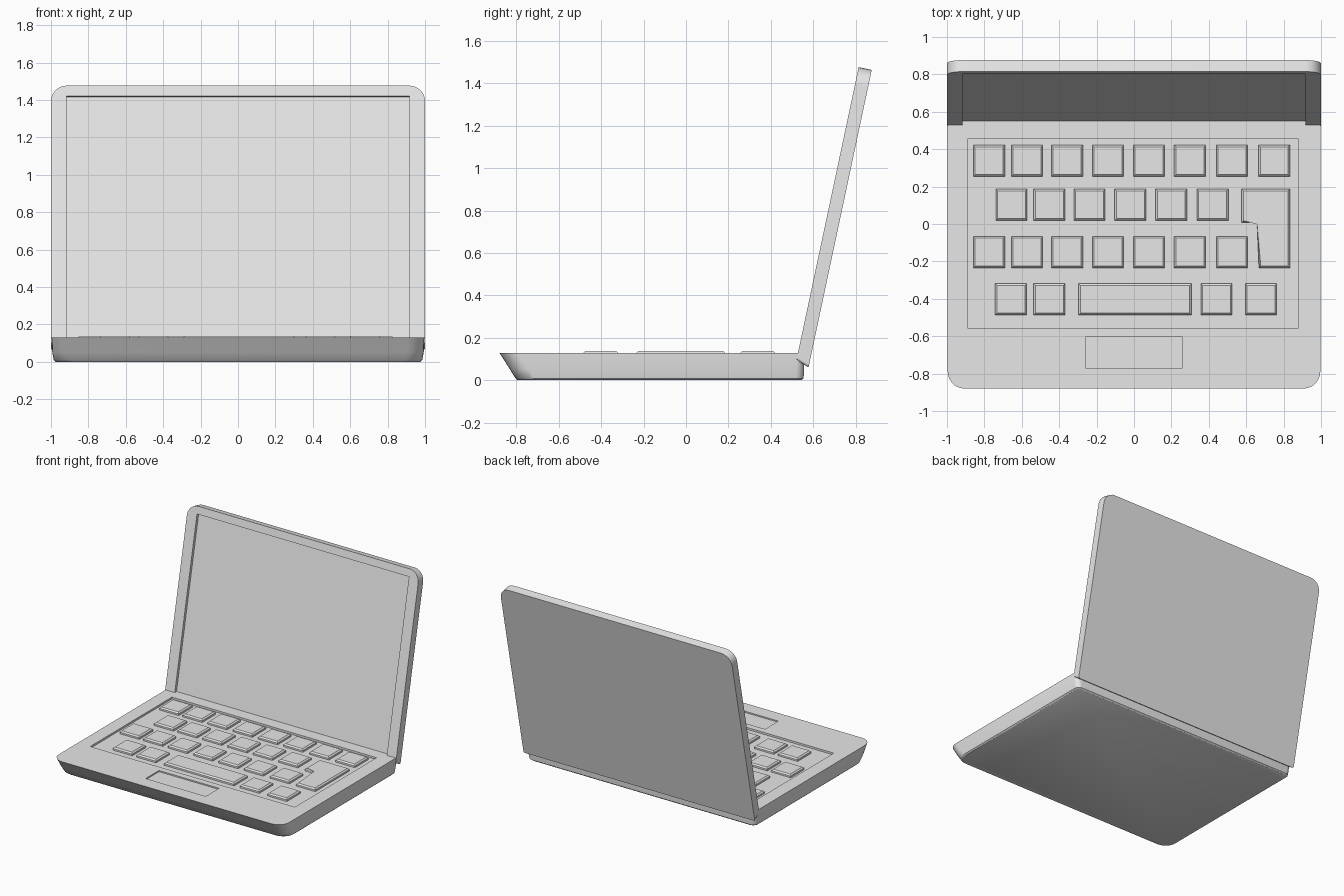
import bpy, bmesh, math
from mathutils import Matrix, Vector

if "Cube" in bpy.data.objects:
    bpy.data.objects.remove(bpy.data.objects["Cube"])

grey = bpy.data.materials.new("light_grey")
grey.diffuse_color = (0.8, 0.8, 0.8, 1)
grey.use_nodes = True
grey.node_tree.nodes["Principled BSDF"].inputs["Base Color"].default_value = grey.diffuse_color


def finish(name, bm, smooth=None):
    bmesh.ops.recalc_face_normals(bm, faces=bm.faces)
    me = bpy.data.meshes.new(name)
    bm.to_mesh(me)
    bm.free()
    ob = bpy.data.objects.new(name, me)
    bpy.context.collection.objects.link(ob)
    me.materials.append(grey)
    if smooth:
        shade(ob, smooth)
    return ob


def activate(ob):
    bpy.ops.object.select_all(action='DESELECT')
    ob.select_set(True)
    bpy.context.view_layer.objects.active = ob


def shade(ob, degrees):
    activate(ob)
    bpy.ops.object.shade_smooth_by_angle(angle=math.radians(degrees))


def rounded_rect(hx, y0, y1, r0, r1, n=7):
    """Outline, r0 rounds the low-y corners and r1 the high-y corners."""
    pts = []
    for cx, cy, r, start in ((hx - r0, y0 + r0, r0, -90), (hx - r1, y1 - r1, r1, 0),
                             (r1 - hx, y1 - r1, r1, 90), (r0 - hx, y0 + r0, r0, 180)):
        for i in range(n):
            a = math.radians(start + 90 * i / (n - 1))
            pts.append((cx + r * math.cos(a), cy + r * math.sin(a)))
    return pts


def loft(rings):
    """Closed solid through a stack of (outline, z) rings."""
    bm = bmesh.new()
    loops = [[bm.verts.new((x, y, z)) for x, y in pts] for pts, z in rings]
    for a, b in zip(loops, loops[1:]):
        for i in range(len(a)):
            j = (i + 1) % len(a)
            bm.faces.new((a[i], a[j], b[j], b[i]))
    bm.faces.new(loops[0][::-1])
    bm.faces.new(loops[-1])
    return bm


def box(x0, x1, y0, y1, z0, z1):
    pts = [(x0, y0), (x1, y0), (x1, y1), (x0, y1)]
    return loft([(pts, z0), (pts, z1)])


def cut(ob, bm):
    cutter = finish("cutter", bm)
    cutter.hide_render = True
    mod = ob.modifiers.new("cut", 'BOOLEAN')
    mod.operation, mod.solver, mod.object = 'DIFFERENCE', 'EXACT', cutter
    activate(ob)
    bpy.ops.object.modifier_apply(modifier=mod.name)
    bpy.data.objects.remove(cutter)


# Base: sloped front, slightly tapered sides, recessed keyboard bed and touchpad
TOP, BED = 0.129, 0.114
base = finish("base", loft([
    (rounded_rect(0.975, -0.795, 0.545, 0.09, 0.04), 0.0),
    (rounded_rect(0.985, -0.805, 0.555, 0.09, 0.04), 0.009),
    (rounded_rect(0.993, -0.83, 0.557, 0.09, 0.04), 0.05),
    (rounded_rect(0.996, -0.88, 0.557, 0.09, 0.03), TOP)]))
cut(base, box(-0.89, 0.88, -0.555, 0.455, BED, 0.3))
cut(base, box(-0.26, 0.26, -0.77, -0.605, TOP - 0.01, 0.3))
shade(base, 35)


# Keys: bevelled-top prisms standing on the keyboard bed
def key(name, pts):
    bm = loft([(pts, BED - 0.002), (pts, 0.137)])
    rim = [e for e in bm.edges if all(v.co.z > 0.13 for v in e.verts)]
    bmesh.ops.bevel(bm, geom=rim, offset=0.01, segments=1, affect='EDGES')
    finish(name, bm)


def rect_key(name, x0, x1, y0, y1):
    key(name, [(x0, y0), (x1, y0), (x1, y1), (x0, y1)])


HALF = 0.084
full = [-0.775, -0.572, -0.358, -0.139, 0.08, 0.299, 0.524, 0.749]
rows = [(0.338, full),
        (0.103, [-0.655, -0.452, -0.238, -0.019, 0.2, 0.42]),
        (-0.15, full[:7]),
        (-0.403, [-0.658, -0.452, 0.441, 0.679])]
for r, (y, xs) in enumerate(rows, 1):
    for c, x in enumerate(xs, 1):
        rect_key(f"key_row{r}_{c}", x - HALF, x + HALF, y - HALF, y + HALF)
rect_key("space_bar", -0.297, 0.307, -0.403 - HALF, -0.403 + HALF)
key("enter_key", [(0.668, -0.235), (0.833, -0.235), (0.833, 0.187),
                  (0.575, 0.187), (0.575, 0.008), (0.668, 0.008)])

# Lid: rounded slab built flat (y = up the lid, z = towards its back), then tilted
THICK, HEIGHT = 0.063, 1.413
outline = rounded_rect(1.0, 0.0, HEIGHT, 0.015, 0.085)
back = [(x, y - 0.022 if y < 0.1 else y) for x, y in outline]
lid = finish("lid", loft([(outline, 0.0), (back, THICK)]))
# Sunken screen
cut(lid, box(-0.917, 0.917, 0.02, 1.355, -0.1, 0.022))
tilt = math.radians(12)
up = Vector((0, math.sin(tilt), math.cos(tilt)))
rear = Vector((0, math.cos(tilt), -math.sin(tilt)))
m = Matrix.Identity(4)
for i in range(3):
    m[i][0], m[i][1], m[i][2] = (-1, 0, 0)[i], up[i], rear[i]
m[1][3], m[2][3] = 0.521, 0.095
# m is a proper rotation (x mirrored), so the face normals stay outward
if m.determinant() < 0:
    m[0][0] = 1
lid.data.transform(m)
shade(lid, 35)
